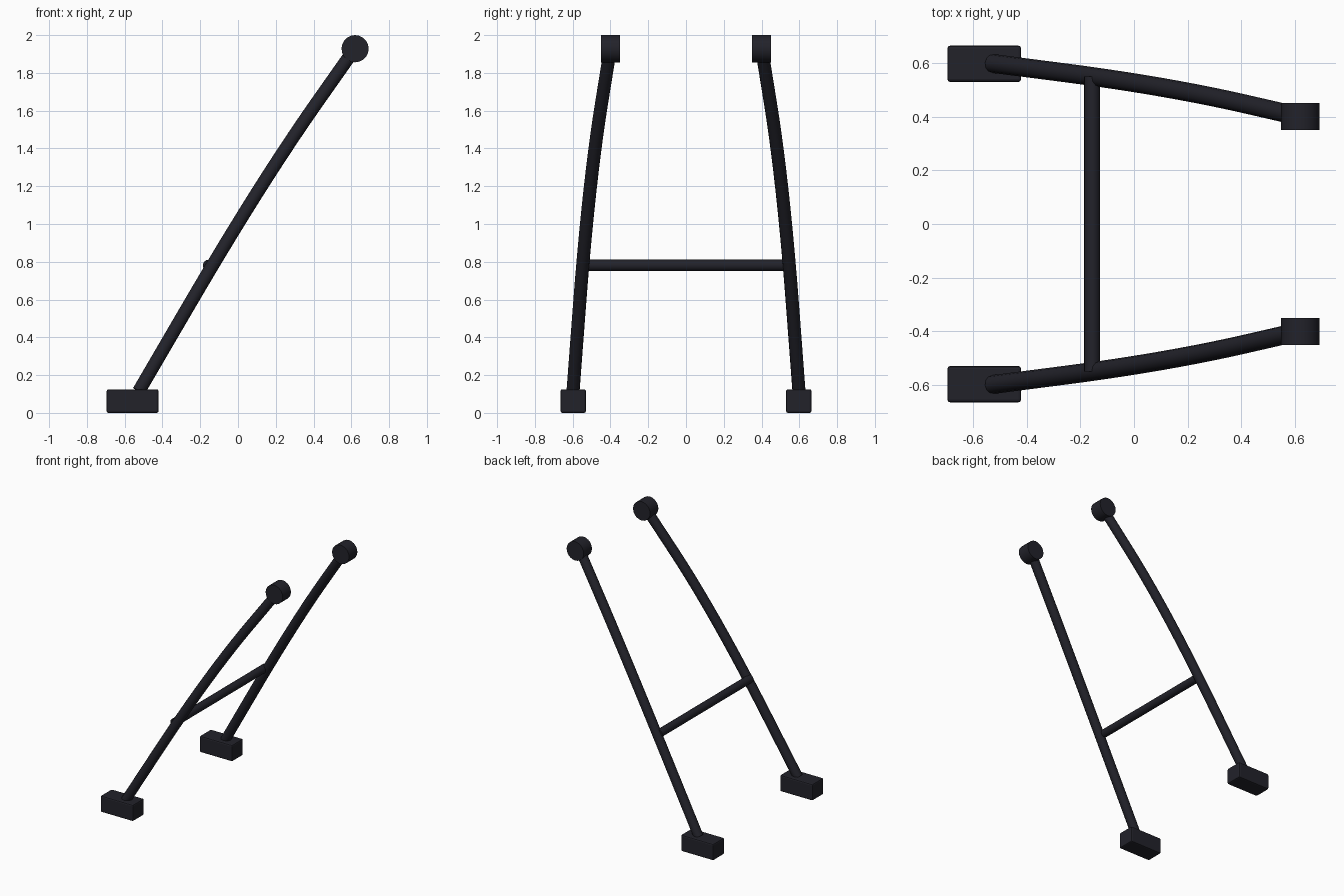
import bpy, math
from mathutils import Vector

if "Cube" in bpy.data.objects:
    bpy.data.objects.remove(bpy.data.objects["Cube"])

black = bpy.data.materials.new("matte black")
black.diffuse_color = (0.016, 0.016, 0.023, 1)
black.use_nodes = True
black.node_tree.nodes["Principled BSDF"].inputs["Base Color"].default_value = black.diffuse_color


def finish(name, smooth=True):
    ob = bpy.context.object
    ob.name = name
    ob.data.materials.clear()
    ob.data.materials.append(black)
    if smooth:
        bpy.ops.object.shade_smooth_by_angle(angle=math.radians(35))
    return ob


def cylinder_y(name, x, y, z, radius, length, sides):
    bpy.ops.mesh.primitive_cylinder_add(vertices=sides, radius=radius, depth=length,
                                        location=(x, y, z), rotation=(math.pi / 2, 0, 0))
    return finish(name)


def leg_path(side):
    # straight lower run, gentle bend, straight upper run
    p0 = Vector((-0.525, 0.598 * side, 0.115))
    c = Vector((0.12, 0.515 * side, 1.22))
    p2 = Vector((0.62, 0.40 * side, 1.93))
    a, b = p0.lerp(c, 0.4), p2.lerp(c, 0.4)
    bend = [a.lerp(c, t).lerp(c.lerp(b, t), t) for t in (i / 10 for i in range(11))]
    return [p0] + bend + [p2]


def tube(name, pts, radius):
    cu = bpy.data.curves.new(name, 'CURVE')
    cu.dimensions = '3D'
    cu.bevel_depth = radius
    cu.bevel_resolution = 4
    cu.use_fill_caps = True
    sp = cu.splines.new('POLY')
    sp.points.add(len(pts) - 1)
    for p, v in zip(sp.points, pts):
        p.co = (*v, 1)
    ob = bpy.data.objects.new(name, cu)
    bpy.context.collection.objects.link(ob)
    bpy.ops.object.select_all(action='DESELECT')
    ob.select_set(True)
    bpy.context.view_layer.objects.active = ob
    bpy.ops.object.convert(target='MESH')
    return finish(name)


for side, label in ((-1, "front"), (1, "back")):
    # foot block with softened edges
    bpy.ops.mesh.primitive_cube_add(size=1, location=(-0.558, 0.597 * side, 0.0625))
    bpy.context.object.scale = (0.275, 0.135, 0.125)
    bpy.ops.object.transform_apply(location=False, rotation=False, scale=True)
    foot = finish(label + "_foot", smooth=False)
    bev = foot.modifiers.new("edge", 'BEVEL')
    bev.width, bev.segments = 0.01, 2
    # bent leg tube
    tube(label + "_leg", leg_path(side), 0.035)
    # round pivot at the top
    cylinder_y(label + "_pivot", 0.62, 0.40 * side, 1.928, 0.072, 0.10, 20)

# cross bar between the legs
cylinder_y("cross_bar", -0.156, 0, 0.781, 0.03, 1.10, 16)
